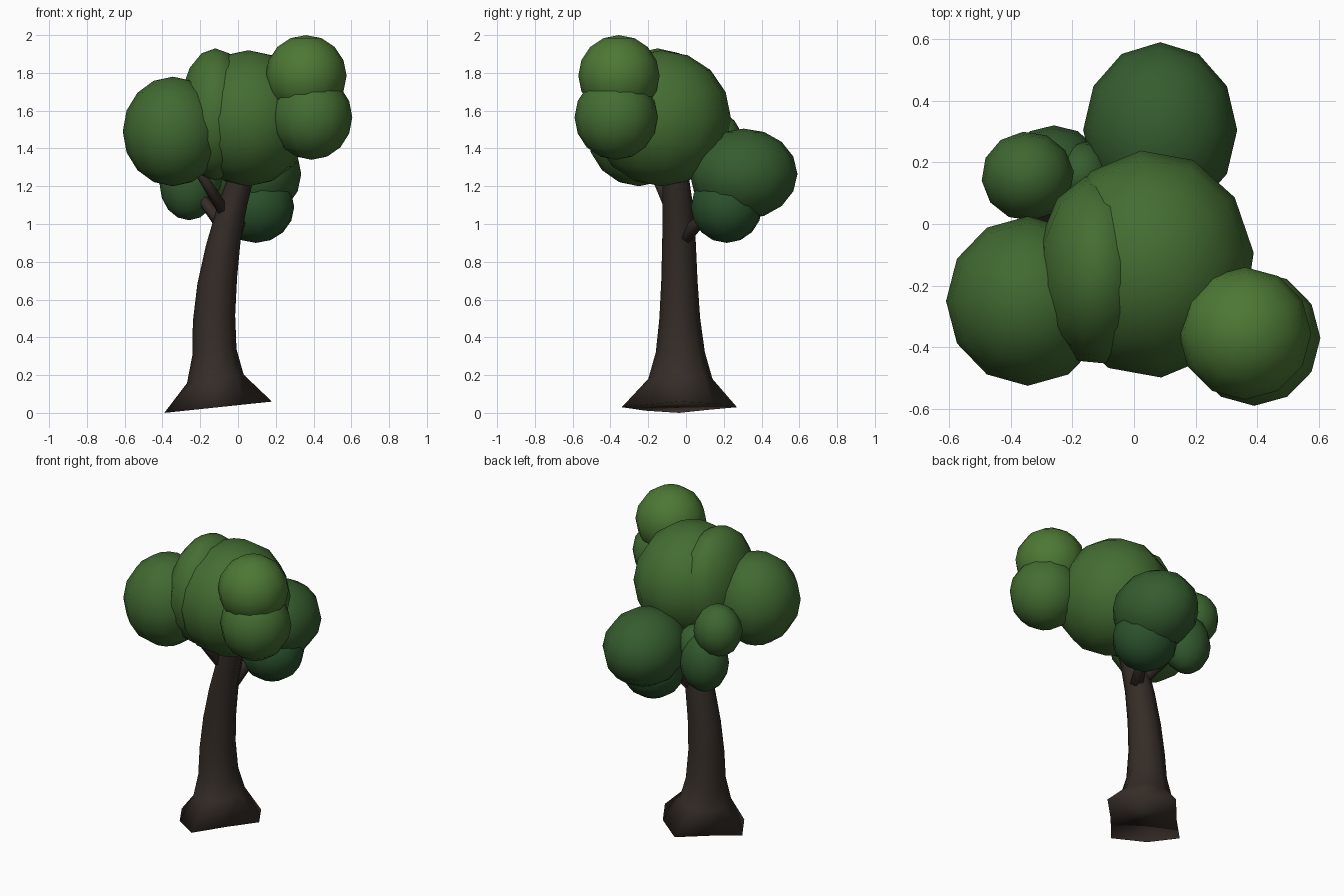
import bpy, bmesh, math
from mathutils import Vector

if "Cube" in bpy.data.objects:
    bpy.data.objects.remove(bpy.data.objects["Cube"])


def material(name, rgb):
    m = bpy.data.materials.new(name)
    m.diffuse_color = (*rgb, 1)
    m.use_nodes = True
    m.node_tree.nodes["Principled BSDF"].inputs["Base Color"].default_value = m.diffuse_color
    return m


BARK = material("bark", (0.035, 0.025, 0.02))


def add_object(name, bm, mat):
    bmesh.ops.recalc_face_normals(bm, faces=bm.faces)
    for f in bm.faces:
        f.smooth = True
    me = bpy.data.meshes.new(name)
    bm.to_mesh(me)
    bm.free()
    me.materials.append(mat)
    ob = bpy.data.objects.new(name, me)
    bpy.context.collection.objects.link(ob)
    return ob


def loft(bm, rings):
    rows = [[bm.verts.new(p) for p in ring] for ring in rings]
    n = len(rows[0])
    for a, b in zip(rows, rows[1:]):
        for i in range(n):
            j = (i + 1) % n
            bm.faces.new((a[i], a[j], b[j], b[i]))
    bm.faces.new(rows[0])
    bm.faces.new(rows[-1])


# Trunk: uneven flared roots, then a leaning tapered stem
def trunk():
    root = [0.285, 0.25, 0.305, 0.20, 0.285, 0.25, 0.305, 0.20]
    angles = [math.tau * i / 8 for i in range(8)]
    base = []
    for a, r in zip(angles, root):
        x, y = -0.105 + r * math.cos(a), -0.035 + r * math.sin(a)
        base.append((x, y, max(0, 0.03 + 0.105 * (x + 0.105))))
    rings = [base]
    # centre x, centre y, z, radius x, radius y
    for cx, cy, z, rx, ry in [(-0.12, -0.03, 0.18, 0.15, 0.17),
                              (-0.125, -0.03, 0.32, 0.117, 0.13),
                              (-0.127, -0.033, 0.50, 0.112, 0.108),
                              (-0.11, -0.035, 0.70, 0.105, 0.096),
                              (-0.078, -0.037, 0.90, 0.092, 0.089),
                              (-0.035, -0.042, 1.08, 0.082, 0.082),
                              (0.015, -0.055, 1.25, 0.073, 0.07),
                              (0.06, -0.10, 1.45, 0.05, 0.05)]:
        rings.append([(cx + rx * math.cos(a), cy + ry * math.sin(a),
                       z + 0.15 * rx * math.cos(a)) for a in angles])
    bm = bmesh.new()
    loft(bm, rings)
    return add_object("trunk", bm, BARK)


# Branch: a short tapered tube between two points
def branch(name, start, end, r0, r1):
    a, b = Vector(start), Vector(end)
    d = (b - a).normalized()
    u = d.orthogonal().normalized()
    v = d.cross(u)
    bm = bmesh.new()
    loft(bm, [[p + r * (u * math.cos(math.tau * i / 6) + v * math.sin(math.tau * i / 6))
               for i in range(6)] for p, r in ((a, r0), (b, r1))])
    return add_object(name, bm, BARK)


# Leaf clump: a coarse smooth ellipsoid, lighter towards the top of the tree
def clump(name, centre, radii, spin):
    bm = bmesh.new()
    bmesh.ops.create_uvsphere(bm, u_segments=12, v_segments=8, radius=1)
    for v in bm.verts:
        x, y = v.co.x, v.co.y
        v.co = (centre[0] + radii[0] * (x * math.cos(spin) - y * math.sin(spin)),
                centre[1] + radii[1] * (x * math.sin(spin) + y * math.cos(spin)),
                centre[2] + radii[2] * v.co.z)
    t = min(1, max(0, (centre[2] - 1.05) / 0.75))
    low, high = Vector((0.02, 0.075, 0.025)), Vector((0.075, 0.19, 0.035))
    return add_object(name, bm, material(name, low.lerp(high, t)))


trunk()
branch("left_branch", (-0.07, -0.07, 1.06), (-0.25, -0.2, 1.35), 0.035, 0.025)
branch("back_branch", (-0.03, -0.01, 0.93), (0.06, 0.2, 1.15), 0.045, 0.025)
branch("back_left_branch", (-0.07, 0.0, 0.98), (-0.24, 0.15, 1.2), 0.04, 0.025)

clump("centre_leaves", (0.055, -0.13, 1.56), (0.335, 0.37, 0.36), 0.1)
clump("centre_left_leaves", (-0.12, -0.15, 1.58), (0.195, 0.31, 0.35), 0.2)
clump("left_leaves", (-0.345, -0.25, 1.49), (0.265, 0.275, 0.29), 0.0)
clump("right_upper_leaves", (0.36, -0.355, 1.785), (0.215, 0.215, 0.215), 0.0)
clump("right_lower_leaves", (0.39, -0.37, 1.565), (0.215, 0.22, 0.225), 0.0)
clump("back_leaves", (0.085, 0.305, 1.265), (0.25, 0.285, 0.24), 0.0)
clump("back_lower_leaves", (0.095, 0.215, 1.09), (0.205, 0.19, 0.19), 0.15)
clump("back_left_upper_leaves", (-0.345, 0.155, 1.43), (0.15, 0.145, 0.165), 0.1)
clump("back_left_lower_leaves", (-0.26, 0.18, 1.21), (0.155, 0.14, 0.19), 0.0)
clump("back_left_inner_leaves", (-0.17, 0.16, 1.28), (0.1, 0.11, 0.14), 0.3)
